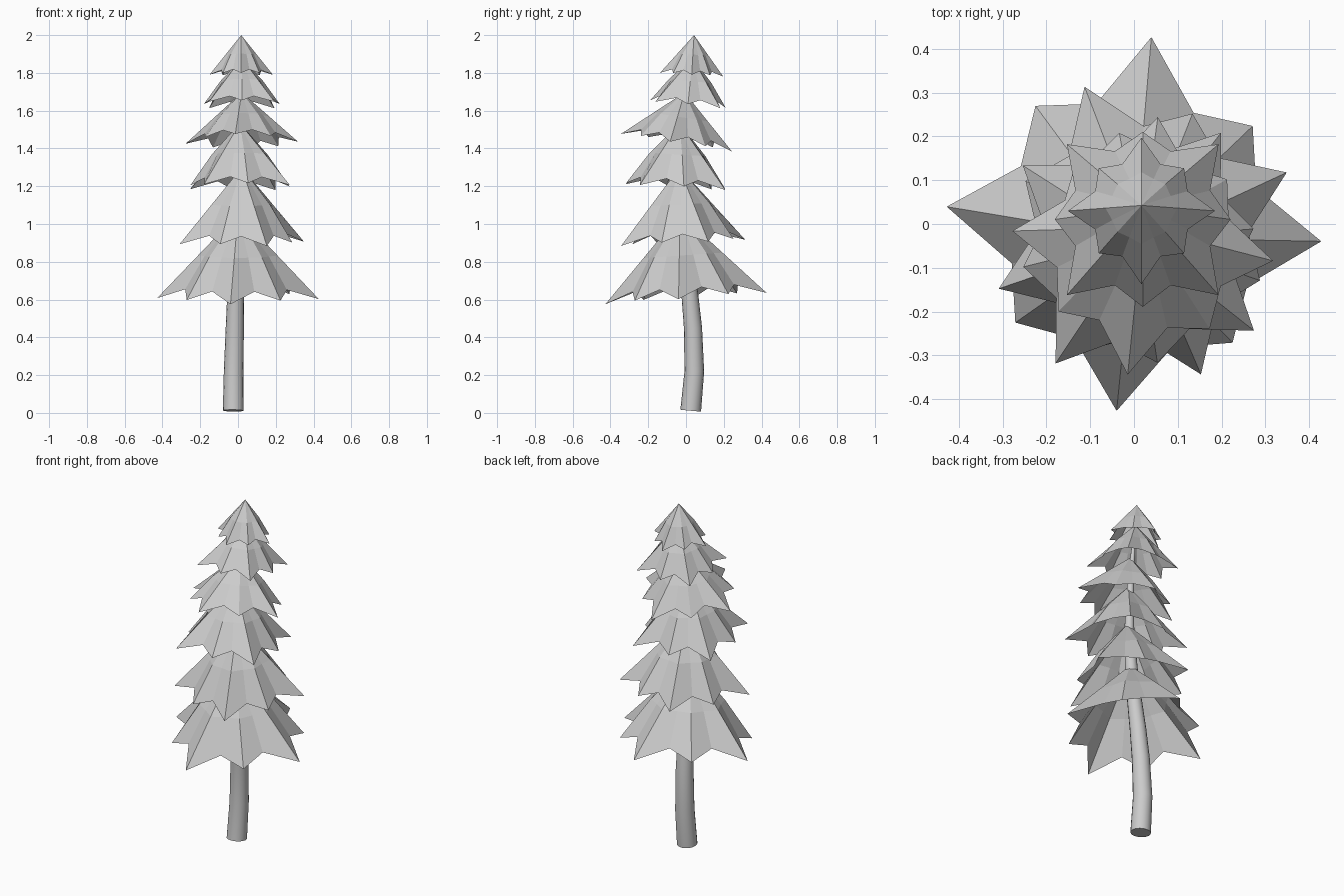
import bpy, bmesh
from math import cos, sin, pi, radians, atan
from mathutils import Vector, Matrix

if "Cube" in bpy.data.objects:
    bpy.data.objects.remove(bpy.data.objects["Cube"])


def branch_tier(name, centre, radius, height, turn, tilt):
    """Hollow skirt: apex, bent middle ring and a rim of long tips, notches and short corners."""
    rim = [(1.0, 0.0), (0.68, 0.13), (0.82, 0.02), (0.68, 0.13)]   # radius factor, lift
    middle = [0.49, 0.43, 0.46, 0.43]
    place = Matrix.Translation(centre) @ Matrix.Rotation(atan(tilt), 4, 'X')
    bm = bmesh.new()
    apex = bm.verts.new(place @ Vector((0, 0, height)))
    outer, inner = [], []
    for i in range(16):
        a = radians(turn) + i * pi / 8
        f, lift = rim[i % 4]
        m = middle[i % 4]
        d = Vector((cos(a), sin(a), 0))
        outer.append(bm.verts.new(place @ (d * radius * f + Vector((0, 0, lift * radius)))))
        inner.append(bm.verts.new(place @ (d * radius * m + Vector((0, 0, height * 0.51)))))
    for i in range(16):
        j = (i + 1) % 16
        bm.faces.new((apex, inner[i], inner[j]))
        bm.faces.new((inner[i], outer[i], outer[j], inner[j]))
    mesh = bpy.data.meshes.new(name)
    bm.to_mesh(mesh)
    bm.free()
    bpy.context.collection.objects.link(bpy.data.objects.new(name, mesh))


# Foliage tiers, bottom to top: centre of the rim, radius, height, turn, tilt
tiers = [
    ((0.00, 0.00, 0.605), 0.430, 0.45, -5.3, 0.07),
    ((0.02, -0.015, 0.90), 0.355, 0.40, 22, 0.05),
    ((0.01, -0.055, 1.195), 0.325, 0.34, 54.4, -0.06),
    ((0.02, -0.05, 1.43), 0.300, 0.27, -6.6, -0.16),
    ((0.02, 0.01, 1.63), 0.245, 0.25, 45, -0.10),
    ((0.017, 0.03, 1.79), 0.168, 0.21, 0, -0.06),
]
for n, (c, r, h, turn, tilt) in enumerate(tiers, 1):
    branch_tier(f"branch_tier_{n}", c, r, h, turn, tilt)

# Curved, tapering trunk: x, y, z, radius
path = [(-0.025, 0.025, 0.012, 0.055), (-0.023, 0.044, 0.22, 0.052),
        (-0.017, 0.037, 0.45, 0.048), (-0.012, 0.018, 0.65, 0.044),
        (0.0, -0.015, 0.95, 0.036), (0.008, -0.03, 1.25, 0.027),
        (0.015, -0.01, 1.55, 0.018), (0.017, 0.015, 1.75, 0.010)]
bm = bmesh.new()
rings = []
for i, (x, y, z, r) in enumerate(path):
    a = Vector(path[max(i - 1, 0)][:3])
    b = Vector(path[min(i + 1, len(path) - 1)][:3])
    q = Vector((0, 0, 1)).rotation_difference(b - a)
    rings.append([bm.verts.new(Vector((x, y, z)) + q @ Vector((r * cos(k * pi / 8), r * sin(k * pi / 8), 0)))
                  for k in range(16)])
for lo, hi in zip(rings, rings[1:]):
    for k in range(16):
        bm.faces.new((lo[k], lo[(k + 1) % 16], hi[(k + 1) % 16], hi[k]))
bm.faces.new(rings[0][::-1])
bm.faces.new(rings[-1])
mesh = bpy.data.meshes.new("trunk")
bm.to_mesh(mesh)
bm.free()
trunk = bpy.data.objects.new("trunk", mesh)
bpy.context.collection.objects.link(trunk)
bpy.context.view_layer.objects.active = trunk
trunk.select_set(True)
bpy.ops.object.shade_smooth_by_angle(angle=radians(40))
